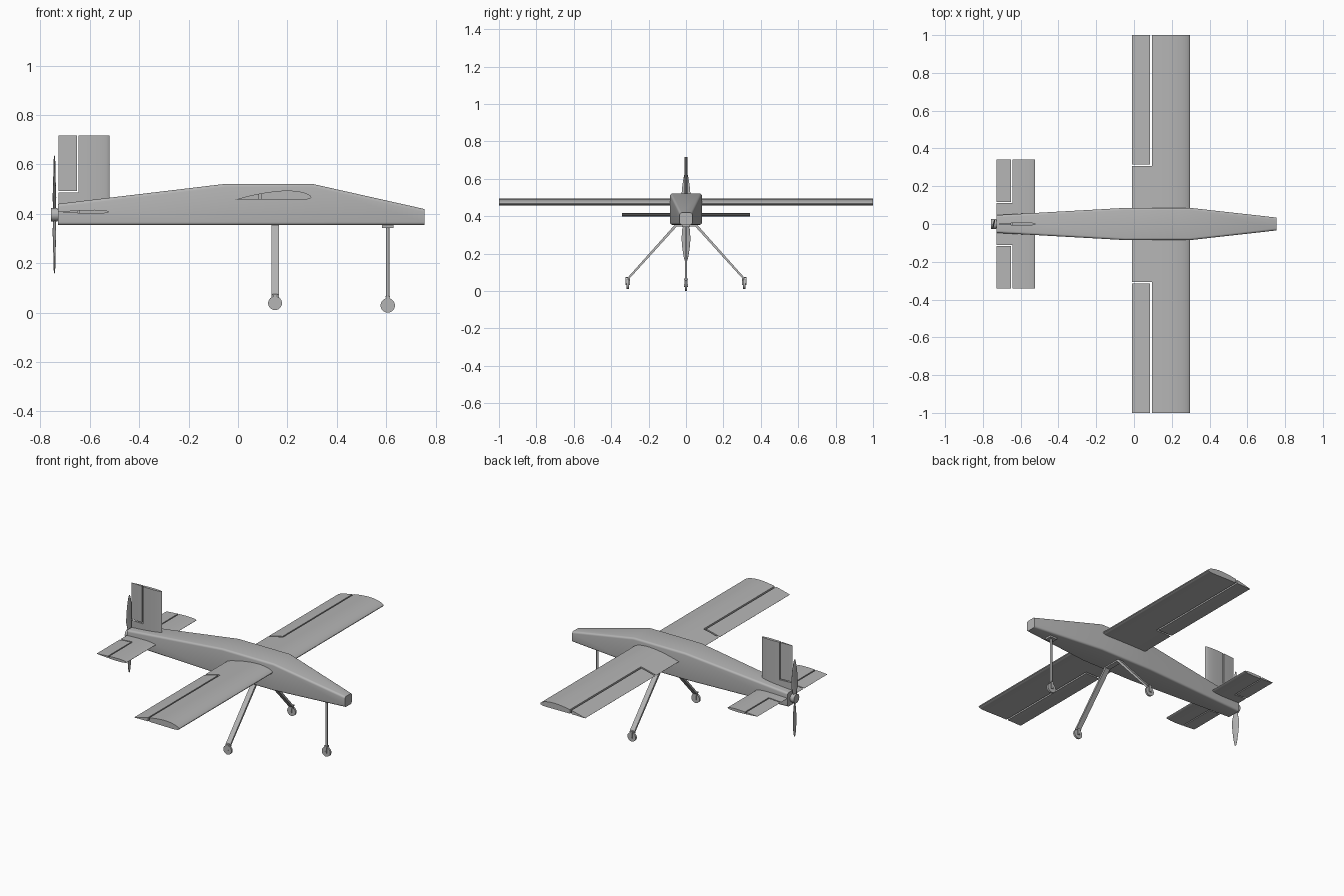
import bpy, bmesh, math
from mathutils import Vector

if "Cube" in bpy.data.objects:
    bpy.data.objects.remove(bpy.data.objects["Cube"])

GREY = (0.46, 0.46, 0.46, 1)
grey = bpy.data.materials.new("plain grey")
grey.use_nodes = True
grey.diffuse_color = GREY
grey.node_tree.nodes["Principled BSDF"].inputs["Base Color"].default_value = GREY


def loft(name, rings, smooth=True):
    """Skin a row of closed rings and cap both ends."""
    bm = bmesh.new()
    loops = [[bm.verts.new(p) for p in ring] for ring in rings]
    n = len(loops[0])
    for a, b in zip(loops, loops[1:]):
        for i in range(n):
            j = (i + 1) % n
            bm.faces.new((a[i], a[j], b[j], b[i]))
    bm.faces.new(loops[0])
    bm.faces.new(loops[-1])
    bmesh.ops.recalc_face_normals(bm, faces=bm.faces)
    mesh = bpy.data.meshes.new(name)
    bm.to_mesh(mesh)
    bm.free()
    mesh.materials.append(grey)
    ob = bpy.data.objects.new(name, mesh)
    bpy.context.collection.objects.link(ob)
    if smooth:
        shade(ob)
    return ob


def shade(ob):
    bpy.ops.object.select_all(action='DESELECT')
    ob.select_set(True)
    bpy.context.view_layer.objects.active = ob
    bpy.ops.object.shade_smooth_by_angle(angle=math.radians(25))


def box(name, x, y, z):
    ring = [(x[0], y[0]), (x[1], y[0]), (x[1], y[1]), (x[0], y[1])]
    return loft(name, [[(a, b, c) for a, b in ring] for c in z], False)


def rod(name, axis, centre, radius, lo, hi, sides=32):
    """Cylinder along x, y or z; centre gives the other two coordinates."""
    rings = []
    for t in (lo, hi):
        ring = []
        for i in range(sides):
            a = math.tau * i / sides
            p = [centre[0] + radius * math.cos(a), centre[1] + radius * math.sin(a)]
            p.insert("xyz".index(axis), t)
            ring.append(p)
        rings.append(ring)
    return loft(name, rings)


def airfoil(le, te, thick, camber, n=20):
    """Closed section from trailing edge over the top and back below."""
    le, te = Vector(le), Vector(te)
    chord = (le - te).length
    up, low = [], []
    for i in range(n + 1):
        t = (1 - math.cos(math.pi * i / n)) / 2
        h = 5 * thick * (0.2969 * t ** 0.5 - 0.126 * t - 0.3516 * t ** 2
                         + 0.2843 * t ** 3 - 0.1015 * t ** 4)
        c = camber * (0.8 * t - t * t) / 0.16 if t < 0.4 else \
            camber * (0.2 + 0.8 * t - t * t) / 0.36
        p = le.lerp(te, t)
        up.append((p.x, p.y + (c + h) * chord))
        low.append((p.x, p.y + (c - h) * chord))
    return up[::-1] + low[1:]


def surface(name, section, span, slots, place):
    """Extrude a section along its span and cut the control surface slots.
    Each slot is (hinge x, gap, inner span, outer span)."""
    ob = loft(name, [[place(x, s, w) for x, w in section] for s in span], False)
    te = section[0][0] - 0.05
    for hinge, gap, s0, s1 in slots:
        g = math.copysign(gap, s1 - s0)
        outline = [(te, s0), (hinge + gap, s0), (hinge + gap, s1),
                   (hinge, s1), (hinge, s0 + g), (te, s0 + g)]
        mid = section[0][1]
        cutter = loft("slot_cutter", [[place(x, s, mid + d) for x, s in outline]
                                      for d in (-0.08, 0.08)], False)
        cutter.hide_render = True
        mod = ob.modifiers.new("slot", 'BOOLEAN')
        mod.operation, mod.solver, mod.object = 'DIFFERENCE', 'EXACT', cutter
        bpy.context.view_layer.objects.active = ob
        bpy.ops.object.modifier_apply(modifier="slot")
        bpy.data.objects.remove(cutter)
    shade(ob)
    return ob


# Fuselage: rounded boxes at four stations (x, half width, top)
BELLY = 0.354


def rounded(x, half, top, r=0.012, seg=4):
    ring = []
    corners = [(half - r, top - r, 0), (r - half, top - r, 90),
               (r - half, BELLY + r, 180), (half - r, BELLY + r, 270)]
    for cy, cz, start in corners:
        for k in range(seg + 1):
            a = math.radians(start + 90 * k / seg)
            ring.append((x, cy + r * math.cos(a), cz + r * math.sin(a)))
    return ring


loft("fuselage", [rounded(*s) for s in (
    (-0.728, 0.047, 0.44), (-0.05, 0.085, 0.521),
    (0.30, 0.085, 0.521), (0.755, 0.034, 0.419))])

# Wing, tailplane and fin with their hinged rear panels
flat = lambda x, s, w: (x, s, w)
upright = lambda x, s, w: (x, w, s)
surface("wing", airfoil((0.297, 0.467), (-0.01, 0.457), 0.12, 0.04), (-1, 1),
        [(0.084, 0.010, k * 0.306, k * 1.05) for k in (1, -1)], flat)
surface("tailplane", airfoil((-0.523, 0.408), (-0.728, 0.408), 0.08, 0), (-0.342, 0.342),
        [(-0.650, 0.007, k * 0.110, k * 0.4) for k in (1, -1)], flat)
surface("fin", airfoil((-0.521, 0), (-0.727, 0), 0.09, 0), (0.41, 0.717),
        [(-0.652, 0.006, 0.486, 0.8)], upright)

# Motor and two-bladed pusher propeller
HUB = 0.396
rod("motor", 'x', (0, HUB), 0.024, -0.736, -0.72)
rod("propeller_hub", 'x', (0, HUB), 0.027, -0.756, -0.731)
blade = [(0.0, 0.010, 40), (0.03, 0.014, 38), (0.07, 0.024, 28), (0.12, 0.025, 18),
         (0.17, 0.020, 13), (0.215, 0.012, 10), (0.235, 0.006, 9), (0.239, 0.002, 9)]
for side, name in ((1, "upper_blade"), (-1, "lower_blade")):
    rings = []
    for r, half, pitch in blade:
        p, ring = math.radians(pitch), []
        for i in range(16):
            a = math.tau * i / 16
            u, v = half * math.cos(a), min(0.0035, half * 0.3) * math.sin(a)
            ring.append((-0.743 + u * math.sin(p) * 0.6 + v * math.cos(p),
                         side * (u * math.cos(p) - v * math.sin(p)), HUB + side * r))
        rings.append(ring)
    loft(name, rings)


# Wheel with a small fork around it
def wheel(prefix, x, y, z, radius):
    rod(prefix + "_wheel", 'y', (x, z), radius, y - 0.006, y + 0.006)
    rod(prefix + "_axle", 'y', (x, z), 0.006, y - 0.012, y + 0.012, 16)
    for k, part in ((1, "_left_fork"), (-1, "_right_fork")):
        ys = sorted((y + k * 0.0075, y + k * 0.0115))
        box(prefix + part, (x - 0.007, x + 0.007), ys, (z - 0.006, z + radius + 0.008))
    box(prefix + "_fork_crown", (x - 0.010, x + 0.010), (y - 0.0115, y + 0.0115),
        (z + radius + 0.003, z + radius + 0.009))


# Main landing gear: flat sloping legs joined by a plate under the belly
X0, X1 = 0.135, 0.166
box("main_gear_plate", (X0, X1), (-0.055, 0.055), (0.346, 0.357))
for k, side in ((1, "left"), (-1, "right")):
    profile = [(0.045, 0.357), (0.062, 0.352), (0.311, 0.073), (0.311, 0.060),
               (0.301, 0.060), (0.300, 0.069), (0.045, 0.350)]
    loft(side + "_main_leg", [[(x, k * y, z) for y, z in profile] for x in (X0, X1)], False)
    wheel(side + "_main", 0.150, k * 0.312, 0.038, 0.028)

# Nose landing gear
box("nose_gear_plate", (0.582, 0.630), (-0.022, 0.022), (0.343, 0.357))
rod("nose_leg", 'z', (0.606, 0), 0.0065, 0.065, 0.35, 20)
wheel("nose", 0.606, 0, 0.029, 0.029)
